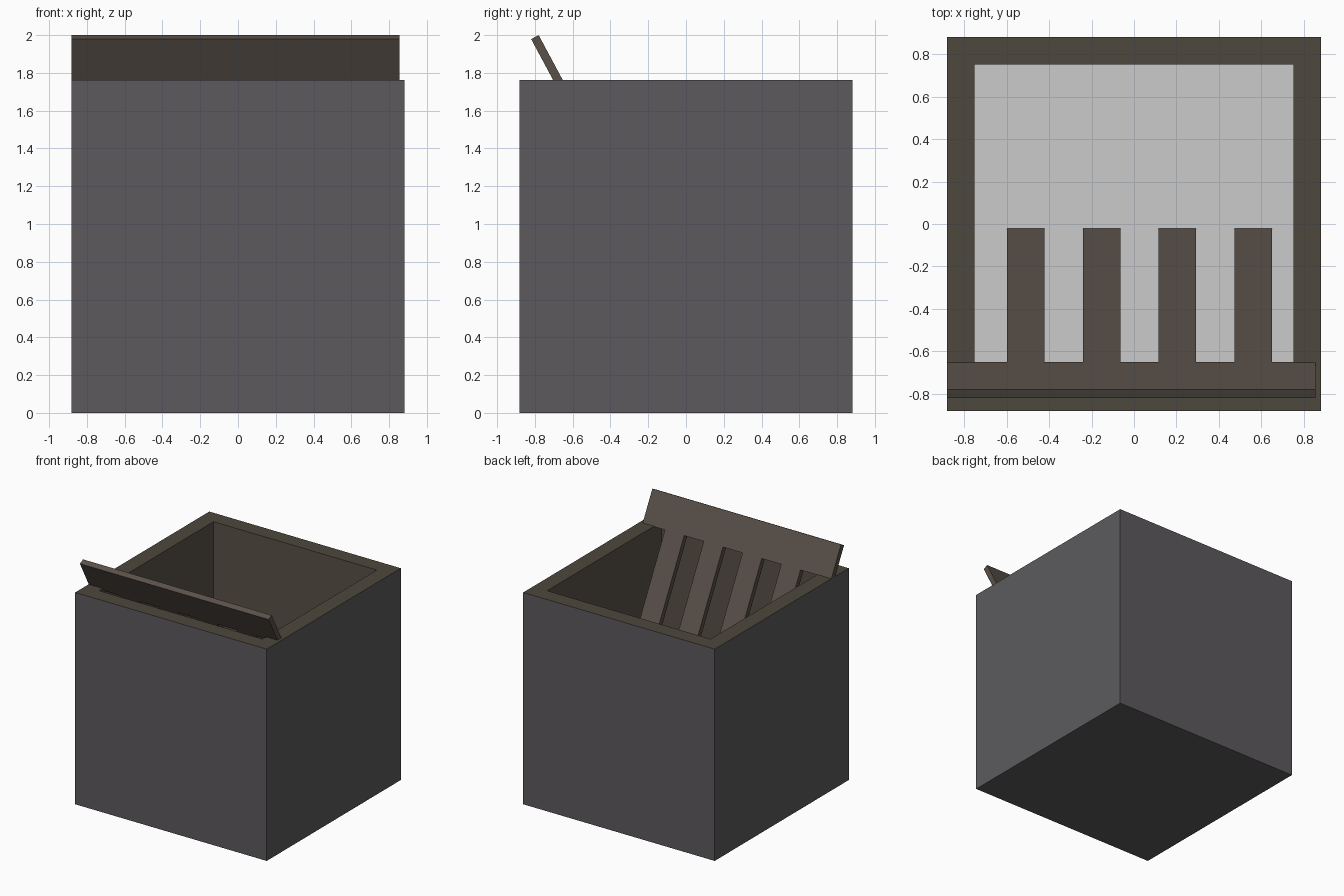
import bpy, bmesh, math
from mathutils import Vector

if "Cube" in bpy.data.objects:
    bpy.data.objects.remove(bpy.data.objects["Cube"])

HALF, INNER, TOP, FLOOR = 0.882, 0.752, 1.763, 0.565


def material(name, rgb):
    m = bpy.data.materials.new(name)
    m.diffuse_color = (*rgb, 1)
    m.use_nodes = True
    m.node_tree.nodes["Principled BSDF"].inputs["Base Color"].default_value = m.diffuse_color
    return m


def make_object(name, bm, *mats):
    bmesh.ops.recalc_face_normals(bm, faces=bm.faces)
    me = bpy.data.meshes.new(name)
    bm.to_mesh(me)
    bm.free()
    ob = bpy.data.objects.new(name, me)
    bpy.context.collection.objects.link(ob)
    for m in mats:
        me.materials.append(m)
    return ob


outer_mat = material("dark_grey", (0.107, 0.102, 0.108))
rim_mat = material("dark_olive", (0.074, 0.064, 0.048))
rack_mat = material("brown_wood", (0.10, 0.08, 0.065))

# Tub: a cube whose top is inset for the rim, then pushed down for the cavity
bm = bmesh.new()
bmesh.ops.create_cube(bm, size=1)
for v in bm.verts:
    v.co = Vector((v.co.x * 2 * HALF, v.co.y * 2 * HALF, (v.co.z + 0.5) * TOP))
bm.normal_update()
top = max(bm.faces, key=lambda f: f.calc_center_median().z)
rim = bmesh.ops.inset_region(bm, faces=[top], thickness=HALF - INNER,
                             use_even_offset=True)["faces"]
for f in rim:
    f.material_index = 1
edges = list(top.edges)
new = bmesh.ops.extrude_discrete_faces(bm, faces=[top])["faces"][0]
for v in new.verts:
    v.co.z = FLOOR - 0.01
for f in bm.faces:
    c = f.calc_center_median()
    if c.z < 0.01 or max(abs(c.x), abs(c.y)) > HALF - 0.01:
        f.material_index = 0
    else:
        f.material_index = 1 if c.z > TOP - 0.01 else 2
make_object("tub", bm, outer_mat, rim_mat, rack_mat)

# Pale sheet covering the cavity floor
bm = bmesh.new()
bmesh.ops.create_grid(bm, x_segments=1, y_segments=1, size=INNER)
for v in bm.verts:
    v.co.z = FLOOR
make_object("tub_floor", bm)

# Leaning rack: comb outline (x, distance down the slope) given thickness
HEAD, LENGTH, THICK = 0.272, 1.604, 0.045
outline = [(0.856, 0), (-0.882, 0), (-0.882, HEAD)]
for i in range(4):
    a = -0.598 + i * 0.357
    b = a + 0.177
    outline += [(a, HEAD), (a, LENGTH), (b, LENGTH), (b, HEAD)]
outline.append((0.856, HEAD))

ang = math.radians(61.8)
down = Vector((0, math.cos(ang), -math.sin(ang)))
normal = Vector((0, math.sin(ang), math.cos(ang)))
start = Vector((0, -0.78, 2.0))
bm = bmesh.new()
face = bm.faces.new([bm.verts.new(start + Vector((x, 0, 0)) + down * s) for x, s in outline])
ext = bmesh.ops.extrude_face_region(bm, geom=[face], use_keep_orig=True)["geom"]
bmesh.ops.translate(bm, vec=-normal * THICK,
                    verts=[g for g in ext if isinstance(g, bmesh.types.BMVert)])
make_object("leaning_rack", bm, rack_mat)
